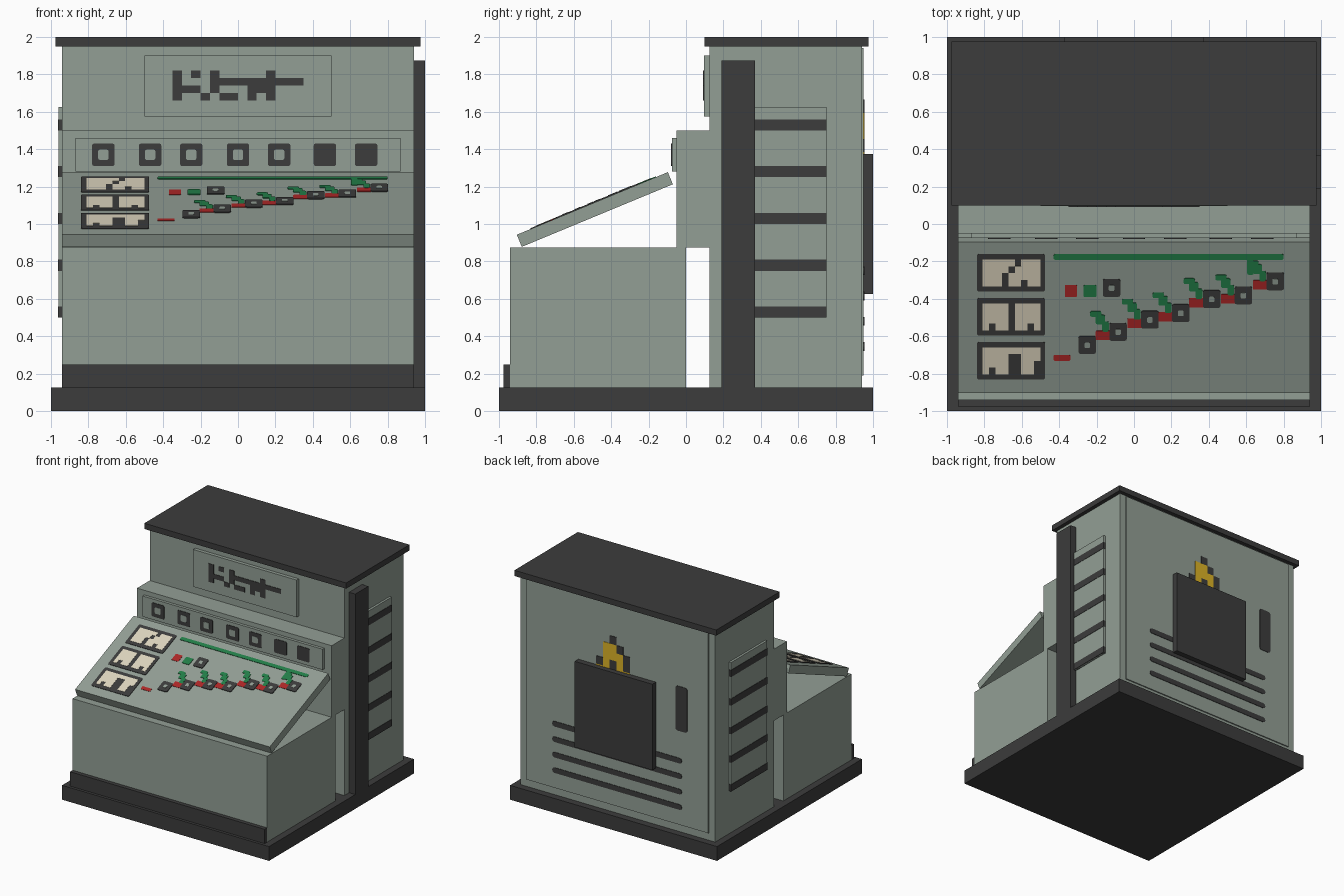
import bpy
import bmesh
from math import radians, cos, sin
from mathutils import Matrix, Vector

old = bpy.data.objects.get("Cube")
if old:
    bpy.data.objects.remove(old, do_unlink=True)


def material(name, r, g, b):
    m = bpy.data.materials.new(name)
    m.use_nodes = True
    m.diffuse_color = (r, g, b, 1)
    for node in m.node_tree.nodes:
        if node.type == "BSDF_PRINCIPLED":
            node.inputs["Base Color"].default_value = (r, g, b, 1)
    return m


BODY = material("grey green metal", .29, .345, .30)
DARK = material("dark grey", .045, .045, .045)
CREAM = material("cream glass", .73, .67, .52)
GREEN = material("signal green", .016, .21, .065)
RED = material("signal red", .42, .02, .02)
YELLOW = material("warning yellow", .72, .45, .02)


def blocks(name, spans, mat, matrix=None, radius=0):
    """One object made of boxes, each given as (x0, x1, y0, y1, z0, z1)."""
    bm = bmesh.new()
    for x0, x1, y0, y1, z0, z1 in spans:
        centre = Vector((x0 + x1, y0 + y1, z0 + z1)) / 2
        size = Matrix.Diagonal((x1 - x0, y1 - y0, z1 - z0, 1))
        bmesh.ops.create_cube(bm, size=1, matrix=Matrix.Translation(centre) @ size)
    if radius:
        upright = [e for e in bm.edges
                   if abs(e.verts[0].co.z - e.verts[1].co.z) > .001]
        bmesh.ops.bevel(bm, geom=upright, offset=radius, segments=2,
                        profile=.5, affect="EDGES")
    if matrix:
        bm.transform(matrix)
    mesh = bpy.data.meshes.new(name)
    bm.to_mesh(mesh)
    bm.free()
    mesh.materials.append(mat)
    obj = bpy.data.objects.new(name, mesh)
    bpy.context.collection.objects.link(obj)
    return obj


def plates(name, rects, mat, matrix, lift=.004, radius=.01):
    """Thin painted plates lying on the local xy plane of matrix."""
    return blocks(name, [(*r, -.001, lift) for r in rects], mat, matrix, radius)


def square(x, y, half):
    return (x - half, x + half, y - half, y + half)


def pattern(name, rows, left, top, w, h, key, matrix, lift=.004):
    """Plates laid out from a character drawing; runs in a row are merged."""
    for char, mat in key.items():
        rects = []
        for j, row in enumerate(rows):
            i = 0
            while i < len(row):
                start = i
                while i < len(row) and row[i] == char:
                    i += 1
                if i > start:
                    rects.append((left + start * w, left + i * w,
                                  top - (j + 1) * h, top - j * h))
                else:
                    i += 1
        plates(name + "_" + mat.name.split()[-1], rects, mat, matrix, lift, 0)


def front_face(y):
    return Matrix.Translation((0, y, 0)) @ Matrix.Rotation(radians(90), 4, "X")


def back_face(y):
    return (Matrix.Translation((0, y, 0)) @ Matrix.Rotation(radians(180), 4, "Z")
            @ Matrix.Rotation(radians(90), 4, "X"))


# Main carcass
W = .94
FLOOR = .125
blocks("base", [(-1, 1, -1, 1, 0, FLOOR)], DARK)
blocks("desk", [(-W, W, -W, 0, FLOOR, .875)], BODY)
blocks("kick_plate", [(-W, W, -.975, -W, FLOOR, .25)], DARK)
blocks("cabinet", [(-W, W, FLOOR, W, FLOOR, 1.95)], BODY)
blocks("instrument_shelf", [(-W, W, -.05, FLOOR, .875, 1.5)], BODY)
blocks("roof", [(-.975, .975, .1, .975, 1.95, 2)], DARK)
blocks("side_post", [(W, 1, .19, .37, FLOOR, 1.875)], DARK)

# Louvred vent on each side
for side, label in ((1, "left"), (-1, "right")):
    inner, panel, slat = side * W, side * .96, side * .963
    blocks(label + "_vent_panel", [(*sorted((inner, panel)), .25, .75, .5, 1.625)], BODY)
    blocks(label + "_vent_slats",
           [(*sorted((inner, slat)), .249, .751, .5 + k / 4, .56 + k / 4)
            for k in range(5)], DARK)

# Sign panel with abstract slots
blocks("sign_panel", [(-.5, .5, .095, FLOOR, 1.575, 1.9)], BODY)
pattern("sign_slots", ["#.#.#.....#...",
                       "#...##########",
                       "###.#...###...",
                       "#..#.##.#.#..."],
        -.35, 1.82, .05, .04, {"#": DARK}, front_face(.095))

# Row of indicators on the shelf front
blocks("indicator_panel", [(-.87, .87, -.075, -.05, 1.28, 1.46)], BODY)
lamps = (-.72, -.47, -.25, 0, .22, .465, .685)
face = front_face(-.075)
plates("indicators", [square(x, 1.37, .06) for x in lamps], DARK, face)
plates("indicator_windows", [square(x, 1.37, .028) for x in lamps[:5]], BODY, face, .006)

# Sloped console slab
TILT = radians(22.5)
tilt = Matrix.Rotation(TILT, 4, "X")
middle = Vector((0, -.4875, 1.0775))
HALF = .035
blocks("console_slab", [(-W, W, -.437, .437, -HALF, HALF)], BODY,
       Matrix.Translation(middle) @ tilt)
top = middle + Vector((0, -HALF * sin(TILT), HALF * cos(TILT)))
# Lets console markings be placed by their plan position
plan = (Matrix.Translation(top) @ tilt @ Matrix.Diagonal((1, 1 / cos(TILT), 1, 1))
        @ Matrix.Translation((0, -top.y, 0)))

# Three framed gauges
gauges = (
    ["CCCCC.CCC", "CCCC.CCCC", "CCC.CCCCC", "CCC.CC.CC"],
    ["CCCC.CCCC", "CCCC.CCCC", "CCCC.CCCC", "C.CC.CC.C"],
    ["CCCCCCCCC", "CCCC..CCC", "CCCC..CC.", "C.CC..CC."],
)
for n, rows in enumerate(gauges):
    y = -.16 - n * .235
    plates(f"gauge_frame_{n}", [(-.84, -.475, y - .2, y)], DARK, plan)
    pattern(f"gauge_{n}", rows, -.81, y - .028, .0345, .036,
            {"C": CREAM}, plan, .006)

# Stepped chain of switches with green and red links
switches = [(-.25, -.645), (-.085, -.575), (.085, -.51), (.25, -.475),
            (.415, -.4), (.585, -.38), (.755, -.305)]
green = [(-.43, .8, -.19, -.16), (-.27, -.2, -.39, -.325)]
red = [(-.37, -.305, -.39, -.325), (-.43, -.34, -.73, -.7)]
for x, y in switches[1:]:
    green += [(x - .15, x - .09, y + .08, y + .11),
              (x - .12, x - .07, y + .04, y + .09),
              (x - .085, x - .05, y, y + .055)]
    red.append((x - .12, x - .04, y - .045, y + .005))
green.append((.605, .64, -.27, -.18))
plates("red_links", red, RED, plan, .003, .005)
plates("green_links", green, GREEN, plan, .004, .008)
knobs = switches + [(-.12, -.34)]
plates("switches", [square(x, y, .047) for x, y in knobs], DARK, plan, .006)
plates("switch_centres", [square(x, y, .015) for x, y in knobs], BODY, plan, .008, .006)

# Back: cover plate, box, slots, handle and warning mark
blocks("back_cover", [(-.88, .88, W, .95, .19, 1.94)], BODY)
blocks("back_box", [(-.375, .375, .95, 1, .625, 1.375)], DARK)
back = back_face(.95)
plates("back_slots", [(-.625, .625, z - .023, z + .023)
                      for z in (.75, .615, .48, .345)], DARK, back, radius=.02)
plates("back_handle", [(.565, .68, 1.01, 1.4)], DARK, back, radius=.02)
pattern("warning_mark", ["..D..",
                         ".YYD.",
                         ".YYYD",
                         "DYDYD",
                         "YYDYY"],
        -.2, 1.665, .065, .07, {"Y": YELLOW, "D": DARK}, back)
